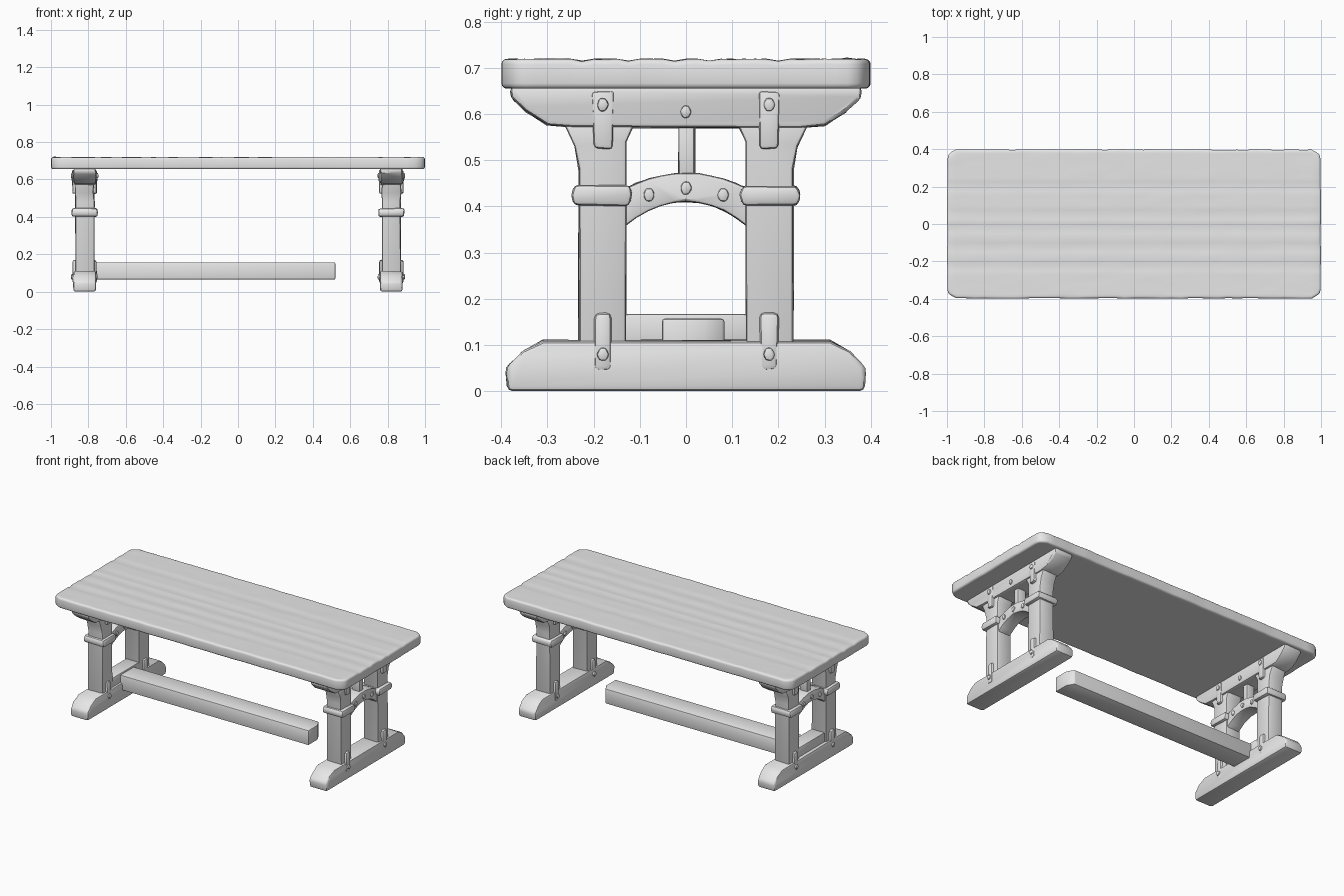
import bpy, bmesh, math, random
from mathutils import Vector

random.seed(4)
if "Cube" in bpy.data.objects:
    bpy.data.objects.remove(bpy.data.objects["Cube"], do_unlink=True)

GREY = (0.8, 0.8, 0.8, 1)
mat = bpy.data.materials.new("plain grey")
mat.use_nodes = True
mat.diffuse_color = GREY
mat.node_tree.nodes["Principled BSDF"].inputs["Base Color"].default_value = GREY


def finish(bm, name, angle=35):
    bmesh.ops.recalc_face_normals(bm, faces=bm.faces)
    mesh = bpy.data.meshes.new(name)
    bm.to_mesh(mesh)
    bm.free()
    mesh.shade_smooth()
    mesh.set_sharp_from_angle(angle=math.radians(angle))
    mesh.materials.append(mat)
    obj = bpy.data.objects.new(name, mesh)
    bpy.context.collection.objects.link(obj)
    return obj


def bevel_sharp(bm, width, segments=2, limit=40):
    bmesh.ops.recalc_face_normals(bm, faces=bm.faces)
    edges = [e for e in bm.edges if e.calc_face_angle(0) > math.radians(limit)]
    bmesh.ops.bevel(bm, geom=edges, offset=width, segments=segments,
                    profile=0.5, affect='EDGES', clamp_overlap=True)


def slab(name, points, start, thick, axis="X", bevel=0.01, wobble=0.0):
    """Extrude a flat outline along X (points are y, z) or Z (points are x, y)."""
    bm = bmesh.new()
    along_x = axis == "X"
    verts = [bm.verts.new((start, a, b) if along_x else (a, b, start)) for a, b in points]
    face = bm.faces.new(verts)
    new = bmesh.ops.extrude_face_region(bm, geom=[face])["geom"]
    step = Vector((thick, 0, 0) if along_x else (0, 0, thick))
    bmesh.ops.translate(bm, vec=step, verts=[g for g in new if isinstance(g, bmesh.types.BMVert)])
    for v in bm.verts:
        if v.co.z > 0.01:
            v.co += Vector([random.uniform(-wobble, wobble) for _ in range(3)])
    bevel_sharp(bm, bevel)
    return finish(bm, name)


def box(y0, y1, z0, z1):
    return [(y0, z0), (y1, z0), (y1, z1), (y0, z1)]


def symmetric(half):
    """Complete an outline listed on its +y half, bottom to top."""
    return half + [(-y, z) for y, z in reversed(half)]


# Table top: worn planks with shallow seams and uneven ends
bm = bmesh.new()
bmesh.ops.create_grid(bm, x_segments=40, y_segments=32, size=1)
bmesh.ops.scale(bm, vec=(1, 0.4, 1), verts=bm.verts)
seams = (-0.225, -0.125, -0.025, 0.05, 0.2)
plank_end = [random.uniform(0, 0.008) for _ in range(len(seams) + 1)]
for v in bm.verts:
    x, y = v.co.x, v.co.y
    if abs(x) > 0.99:
        v.co.x -= math.copysign(plank_end[sum(y > s for s in seams)], x)
    if abs(y) > 0.39:
        v.co.y -= math.copysign(random.uniform(0, 0.004), y)
    if abs(x) > 0.99 and abs(y) > 0.37:
        pull = 0.022 if abs(y) > 0.39 else 0.006
        v.co.x -= math.copysign(pull, x)
        v.co.y -= math.copysign(pull * 0.6, y)
    v.co.z = 0.655
top = bmesh.ops.extrude_face_region(bm, geom=bm.faces[:])["geom"]
for v in [g for g in top if isinstance(g, bmesh.types.BMVert)]:
    groove = min(abs(v.co.y - s) for s in seams) < 0.006
    v.co.z = 0.719 - (0.004 if groove else 0) + random.uniform(-0.001, 0.001)
bevel_sharp(bm, 0.016, 3, 60)
finish(bm, "table_top", 45)

# Shared outlines for the two trestles
foot = symmetric([(0.387, 0), (0.39, 0.05), (0.355, 0.085), (0.31, 0.11)])
bracket = symmetric([(0.245, 0.57), (0.3, 0.575), (0.345, 0.605), (0.378, 0.635), (0.38, 0.66)])
post = [(0.13, 0.1), (0.232, 0.1), (0.232, 0.48), (0.24, 0.53), (0.265, 0.58),
        (0.11, 0.58), (0.13, 0.54)]
steps = [i / 10 * 2 - 1 for i in range(11)]
arch = [(0.135 * t, 0.41 - 0.055 * t * t) for t in steps]
arch += [(0.135 * t, 0.473 - 0.035 * t * t) for t in reversed(steps)]

# Trestles
for side, label in ((-1, "right"), (1, "left")):
    cx = 0.82 * side

    def part(name, outline, width, bevel=0.01, wobble=0.002):
        return slab(f"{label}_{name}", outline, cx - width / 2, width, "X", bevel, wobble)

    part("foot", foot, 0.12, 0.012, 0.003)
    part("top_bracket", bracket, 0.12, 0.01, 0.003)
    part("arched_brace", arch, 0.085, 0.006, 0.001)
    part("centre_strut", box(-0.016, 0.02, 0.46, 0.58), 0.05, 0.005)
    for m, where in ((-1, "front"), (1, "back")):
        part(f"{where}_post", [(m * y, z) for y, z in post], 0.1, 0.008)
        part(f"{where}_post_band", symmetric([(0.06, 0.402), (0.066, 0.425), (0.06, 0.445)]),
             0.138, 0.01).location.y = m * 0.182
        # Tapered straps joining the post to bracket and foot
        mid = m * 0.18
        part(f"{where}_upper_strap", [(mid - 0.02, 0.525), (mid + 0.02, 0.525),
             (mid + 0.024, 0.65), (mid - 0.024, 0.65)], 0.13, 0.008)
        part(f"{where}_lower_strap", [(mid - 0.018, 0.045), (mid + 0.018, 0.045),
             (mid + 0.02, 0.17), (mid - 0.02, 0.17)], 0.13, 0.012)
    # Wooden pegs
    for i, (y, z, w) in enumerate(((0, 0.605, 0.138), (0, 0.44, 0.1), (-0.08, 0.425, 0.1),
                                   (0.08, 0.425, 0.1), (-0.18, 0.62, 0.145), (0.18, 0.62, 0.145),
                                   (-0.18, 0.08, 0.145), (0.18, 0.08, 0.145))):
        ring = [(y + 0.013 * math.cos(a * math.tau / 6), z + 0.016 * math.sin(a * math.tau / 6))
                for a in range(6)]
        part(f"peg_{i + 1}", ring, w, 0.005, 0.001)

# Stretcher beam and the block that holds it
slab("stretcher_block", box(-0.132, 0.132, 0.1, 0.167), -0.86, 0.09, "X", 0.005)
slab("stretcher_beam", [(-0.84, -0.052), (0.52, -0.052), (0.52, 0.04), (0.495, 0.083),
                        (-0.84, 0.083)], 0.065, 0.092, "Z", 0.006)
